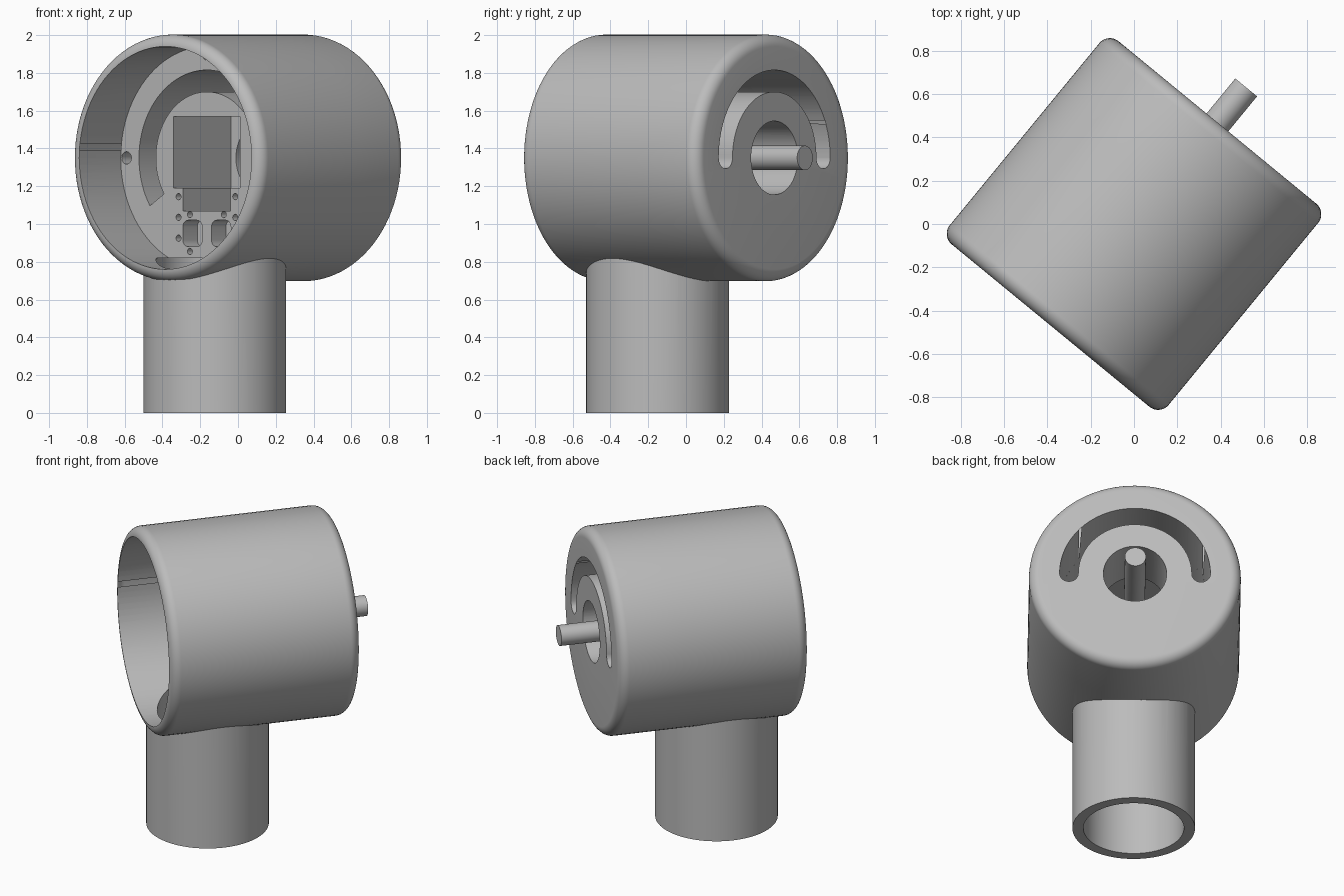
import bpy, bmesh
from math import sin, cos, pi, radians

if "Cube" in bpy.data.objects:
    bpy.data.objects.remove(bpy.data.objects["Cube"], do_unlink=True)

AXIS_Z = 1.35          # height of the drum axis
R, WALL = 0.653, 0.063
FRONT, PLATE, SEAM, BACK = -0.606, -0.26, 0.22, 0.606
TURN = radians(-39.4)  # drum axis turned away from +y

grey = bpy.data.materials.new("plain_grey")
grey.use_nodes = True
COLOUR = (0.5, 0.5, 0.5, 1)
grey.diffuse_color = COLOUR
grey.node_tree.nodes["Principled BSDF"].inputs["Base Color"].default_value = COLOUR


def finish(bm, name):
    bmesh.ops.recalc_face_normals(bm, faces=bm.faces)
    mesh = bpy.data.meshes.new(name)
    bm.to_mesh(mesh)
    bm.free()
    mesh.materials.append(grey)
    ob = bpy.data.objects.new(name, mesh)
    bpy.context.collection.objects.link(ob)
    return ob


def prism(name, outline, start, end, upright=False):
    """Extrude an outline along the drum axis, or along z when upright."""
    bm = bmesh.new()
    put = (lambda a, b, c: (a, b, c)) if upright else (lambda a, b, c: (a, c, AXIS_Z + b))
    low, high = [[bm.verts.new(put(a, b, c)) for a, b in outline] for c in (start, end)]
    bm.faces.new(low)
    bm.faces.new(high)
    n = len(outline)
    for i in range(n):
        j = (i + 1) % n
        bm.faces.new((low[i], low[j], high[j], high[i]))
    return finish(bm, name)


def arc(r, a0, a1, n, cx=0, cy=0):
    return [(cx + r * cos(a0 + (a1 - a0) * i / n), cy + r * sin(a0 + (a1 - a0) * i / n))
            for i in range(n + 1)]


def circle(r, cx=0, cy=0, n=96):
    return arc(r, 0, 2 * pi, n, cx, cy)[:-1]


def rect(x0, x1, y0, y1):
    return [(x0, y0), (x1, y0), (x1, y1), (x0, y1)]


def rounded_rect(cx, cy, hx, hy, r):
    pts = []
    for k, (sx, sy) in enumerate([(1, 1), (-1, 1), (-1, -1), (1, -1)]):
        pts += arc(r, k * pi / 2, (k + 1) * pi / 2, 5, cx + sx * (hx - r), cy + sy * (hy - r))
    return pts


def lathe(name, profile, n=96):
    """Turn (radius, along-axis) points around the drum axis."""
    bm = bmesh.new()
    vs = [bm.verts.new((r, t, AXIS_Z)) for r, t in profile]
    edges = [bm.edges.new(p) for p in zip(vs, vs[1:])]
    bmesh.ops.spin(bm, geom=vs + edges, cent=(0, 0, AXIS_Z), axis=(0, 1, 0),
                   angle=2 * pi, steps=n, use_merge=True)
    bmesh.ops.remove_doubles(bm, verts=bm.verts, dist=1e-5)
    return finish(bm, name)


def combine(target, tool, operation="DIFFERENCE"):
    mod = target.modifiers.new("bool", "BOOLEAN")
    mod.operation, mod.solver, mod.object = operation, "EXACT", tool
    bpy.context.view_layer.objects.active = target
    bpy.ops.object.modifier_apply(modifier=mod.name)
    bpy.data.objects.remove(tool, do_unlink=True)


def cut(target, outline, start, end, upright=False):
    combine(target, prism("cutter", outline, start, end, upright))


# Front housing with the stem, hollowed at the open end
edge = R - WALL
housing = lathe("front_housing", [(0, FRONT)]
                + arc(WALL, -pi / 2, 0, 10, edge, FRONT + WALL) + [(R, SEAM), (0, SEAM)])
STEM_Y = -0.195
stem = prism("stem", circle(0.378, 0, STEM_Y), 0, 1.0, upright=True)
combine(housing, stem, "UNION")
cut(housing, circle(edge), FRONT - 0.1, PLATE)
cut(housing, circle(0.31, 0, STEM_Y), -0.1, 0.82, upright=True)

# Electronics pocket, running back to the rear cap
cut(housing, rect(-0.227, 0.227, -0.16, 0.22), PLATE - 0.05, SEAM + 0.05)
cut(housing, rect(-0.162, 0.162, -0.28, -0.15), PLATE - 0.05, SEAM + 0.05)

# Long curved slot with square ends
drop = radians(33)
cut(housing, arc(0.465, -drop, pi + drop, 64) + arc(0.35, pi + drop, -drop, 64),
    PLATE - 0.05, SEAM + 0.05)

# Connector recesses and screw holes on the inner plate
for side in (-1, 1):
    cut(housing, rounded_rect(side * 0.098, -0.4, 0.066, 0.07, 0.035), PLATE - 0.05, PLATE + 0.12)
    for x, z in ((0.194, -0.205), (0.194, -0.315), (0.194, -0.425), (0.116, -0.3), (0.116, -0.495)):
        cut(housing, circle(0.017, side * x, z, 16), PLATE - 0.05, PLATE + 0.1)
for x, z in ((-0.55, 0), (0.55, 0), (0, 0.55)):
    cut(housing, circle(0.033, x, z, 24), PLATE - 0.05, PLATE + 0.2)

# Rear cap with a round-ended curved slot and a shaft opening
cap = lathe("rear_cap", [(0, SEAM), (R, SEAM)]
            + arc(WALL, 0, pi / 2, 10, edge, BACK - WALL) + [(0, BACK)])
mid, half = 0.4075, 0.0575
slot = (arc(mid + half, 0, pi, 64) + arc(half, pi, 2 * pi, 12, -mid)[1:-1]
        + arc(mid - half, pi, 0, 64) + arc(half, pi, 2 * pi, 12, mid)[1:-1])
cut(cap, slot, SEAM - 0.05, BACK + 0.05)
cut(cap, circle(0.195), SEAM - 0.05, BACK + 0.05)

# Drive shaft
shaft = prism("shaft", circle(0.065, n=48), 0.1, 0.815)

# Turn everything into place and smooth the round surfaces
for ob in (housing, cap, shaft):
    ob.rotation_euler.z = TURN
    bpy.ops.object.select_all(action="DESELECT")
    ob.select_set(True)
    bpy.context.view_layer.objects.active = ob
    bpy.ops.object.shade_smooth_by_angle(angle=radians(30))
